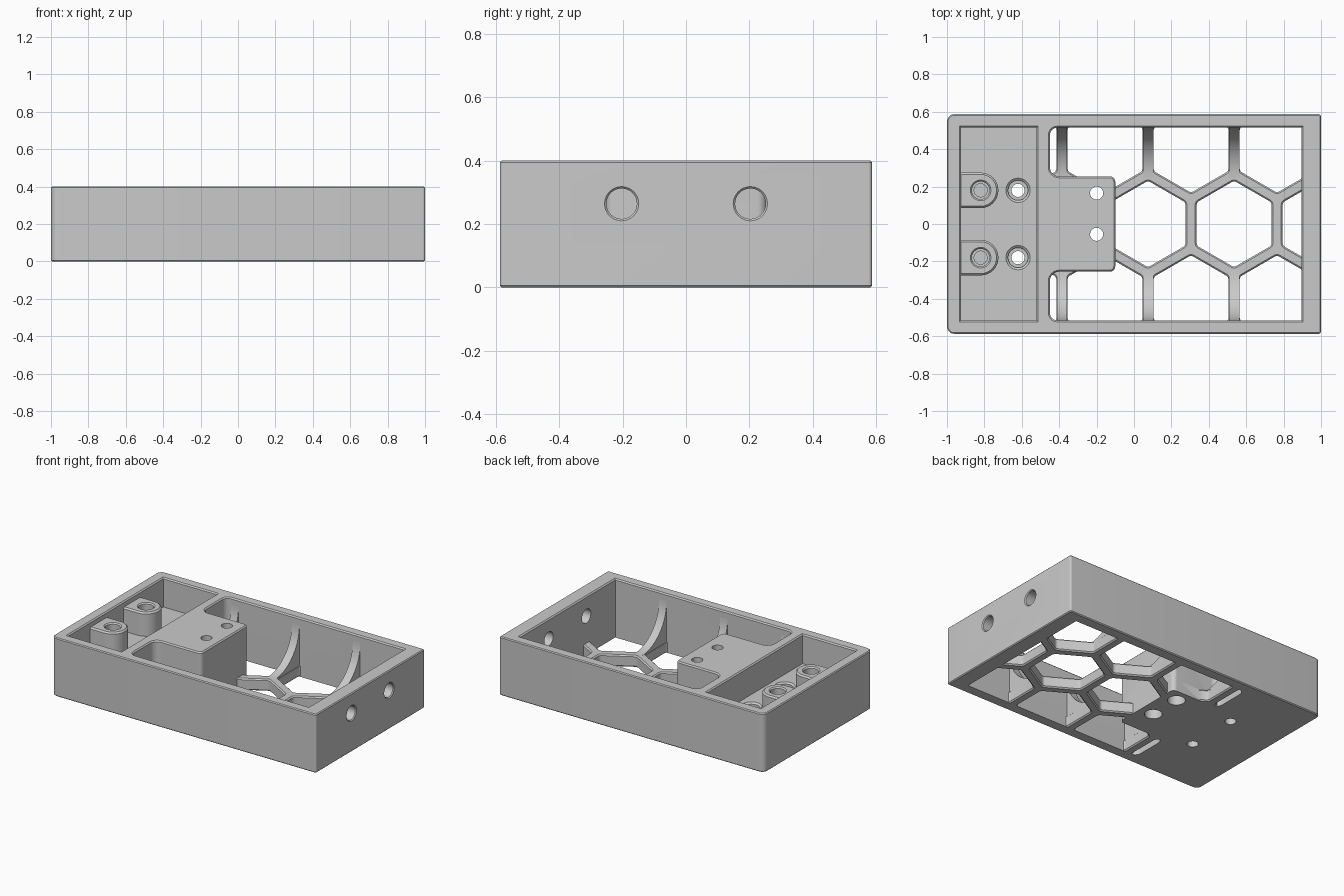
import bpy, bmesh, math
from mathutils import Vector

cube = bpy.data.objects.get("Cube")
if cube:
    bpy.data.objects.remove(cube, do_unlink=True)

gray = bpy.data.materials.new("plain gray")
gray.use_nodes = True
GRAY = (0.59, 0.59, 0.59, 1)
gray.diffuse_color = GRAY
gray.node_tree.nodes["Principled BSDF"].inputs["Base Color"].default_value = GRAY

H, FLOOR, POCKET, C = 0.4, 0.08, 0.2, 0.008   # height, lattice, pocket floor, chamfer


def rounded(corners, steps=8):
    """Outline from counter-clockwise (x, y, radius) corners."""
    out = []
    for i, (x, y, r) in enumerate(corners):
        p = Vector((x, y))
        if r == 0:
            out.append(p)
            continue
        a = (Vector(corners[i - 1][:2]) - p).normalized()
        b = (Vector(corners[(i + 1) % len(corners)][:2]) - p).normalized()
        half = a.angle(b) / 2
        mid = p + (a + b).normalized() * r / math.sin(half)
        t = r / math.tan(half)
        u, v = (p + a * t - mid).normalized(), (p + b * t - mid).normalized()
        out += [mid + u.slerp(v, k / steps) * r for k in range(steps + 1)]
    return out


def rect(x0, x1, y0, y1, left=0, right=0):
    return rounded([(x0, y0, left), (x1, y0, right), (x1, y1, right), (x0, y1, left)])


def circle(x, y, r, n=32):
    return [Vector((x + r * math.cos(k * math.tau / n), y + r * math.sin(k * math.tau / n)))
            for k in range(n)]


def grow(pts, d):
    """Offset an outline outward by d."""
    out = []
    for i, p in enumerate(pts):
        a = (p - pts[i - 1]).normalized()
        b = (pts[(i + 1) % len(pts)] - p).normalized()
        na, nb = Vector((a.y, -a.x)), Vector((b.y, -b.x))
        out.append(p + (na + nb) * d / (1 + na.dot(nb)))
    return out


def stack(name, outlines, levels):
    """Solid through (z, offset) levels for each outline."""
    bm = bmesh.new()
    for pts in outlines:
        rings = [[bm.verts.new((p.x, p.y, z)) for p in grow(pts, d)] for z, d in levels]
        bm.faces.new(rings[0][::-1])
        bm.faces.new(rings[-1])
        n = len(pts)
        for lo, hi in zip(rings, rings[1:]):
            for i in range(n):
                j = (i + 1) % n
                bm.faces.new((lo[i], lo[j], hi[j], hi[i]))
    return add_object(name, bm)


def add_object(name, bm):
    bmesh.ops.recalc_face_normals(bm, faces=bm.faces)
    mesh = bpy.data.meshes.new(name)
    bm.to_mesh(mesh)
    bm.free()
    mesh.materials.append(gray)
    ob = bpy.data.objects.new(name, mesh)
    bpy.context.collection.objects.link(ob)
    return ob


def combine(target, tool, operation="DIFFERENCE"):
    mod = target.modifiers.new("cut", "BOOLEAN")
    mod.operation, mod.object, mod.solver = operation, tool, "EXACT"
    graph = bpy.context.evaluated_depsgraph_get()
    mesh = bpy.data.meshes.new_from_object(target.evaluated_get(graph))
    target.modifiers.clear()
    target.data = mesh
    bpy.data.objects.remove(tool, do_unlink=True)


# Outer block with softened rims
frame = stack("frame", [rect(-1, 1, -0.587, 0.587, 0.04, 0.012)],
              [(0, -0.006), (0.006, 0), (H - 0.006, 0), (H, -0.006)])

# Large bay, leaving the mounting block standing at its left end
half_bay = [(-0.45, 0.515, 0.04), (-0.45, 0.255, 0.05), (-0.1, 0.255, 0.03)]
bay = rounded([(0.895, -0.515, 0), (0.895, 0.515, 0)] + half_bay
              + [(x, -y, r) for x, y, r in reversed(half_bay)])
rim = [(H - C, 0), (H, C), (H + 0.05, C)]
combine(frame, stack("bay_cutter", [bay], [(FLOOR, 0)] + rim))

# Hexagonal holes through the bay floor
PITCH, R = 0.46, 0.231
hexes = []
for row in (-1, 0, 1):
    for col in range(-2, 4):
        cx = 0.075 + PITCH * (col - 0.5 * (row != 0))
        cy = row * PITCH * math.sqrt(0.75)
        hexes.append(rounded([(cx + R * math.sin(-k * math.pi / 3),
                               cy + R * math.cos(k * math.pi / 3), 0.025)
                              for k in range(6)], 4))
holes = stack("hex_cutter", hexes, [(-0.05, C), (0, C), (C, 0), (FLOOR - C, 0),
                                    (FLOOR, C), (FLOOR + 0.04, C)])
combine(holes, stack("bay_clip", [bay], [(-0.2, 0), (H, 0)]), "INTERSECT")
combine(frame, holes)

# Shallow pocket at the left end
combine(frame, stack("pocket_cutter", [rect(-0.925, -0.52, -0.515, 0.515)],
                     [(POCKET, 0)] + rim))

# Countersunk screw holes in the pocket floor
combine(frame, stack("screw_cutter", [circle(-0.62, s * 0.18, 0.035) for s in (-1, 1)],
                     [(-0.05, 0), (POCKET - 0.03, 0), (POCKET - 0.03, 0.018),
                      (POCKET - 0.01, 0.018), (POCKET, 0.03), (POCKET + 0.05, 0.03)]))

# Block holes, counterbored from below
combine(frame, stack("block_hole_cutter", [circle(-0.2, y, 0.035) for y in (-0.055, 0.165)],
                     [(-0.05, 0.02), (0.2, 0.02), (0.2, 0), (H + 0.05, 0)]))

# Chamfered round holes through the right end wall
side = stack("side_hole_cutter", [circle(0, s * 0.203, 0.048) for s in (-1, 1)],
             [(0.85, 0), (1 - 0.006, 0), (1, 0.006), (1.05, 0.006)])
for v in side.data.vertices:
    x, y, z = v.co
    v.co = (z, y, 0.264 - x)
combine(frame, side)

# Standoffs against the left wall, each with a stepped blind hole
parts = [frame]
for s, label in ((-1, "front"), (1, "rear")):
    y, top = s * 0.18, 0.362
    boss = stack(label + "_standoff", [rect(-0.95, -0.725, y - 0.095, y + 0.095, 0, 0.094)],
                 [(POCKET - 0.02, 0), (top - 0.01, 0), (top, -0.01)])
    combine(boss, stack("bore_cutter", [circle(-0.82, y, 0.035)],
                        [(POCKET + 0.02, 0), (top - 0.05, 0), (top - 0.05, 0.012),
                         (top - C, 0.012), (top, 0.02), (top + 0.05, 0.02)]))
    parts.append(boss)

# Curved ribs sweeping from the lattice up the long walls
for s, label in ((-1, "front"), (1, "rear")):
    for i in range(3):
        x = 0.075 + PITCH * (i - 1)
        arc = [(0.245 + 0.27 * math.sin(a), 0.35 - 0.27 * math.cos(a))
               for a in (k * math.pi / 32 for k in range(17))]
        outline = [(0.53, 0.35), (0.53, 0.04), (0.245, 0.04)] + arc
        bm = bmesh.new()
        face = bm.faces.new([bm.verts.new((x - 0.028, s * y, z)) for y, z in outline])
        new = bmesh.ops.extrude_face_region(bm, geom=[face])["geom"]
        bmesh.ops.translate(bm, vec=(0.056, 0, 0),
                            verts=[g for g in new if isinstance(g, bmesh.types.BMVert)])
        parts.append(add_object(f"{label}_rib_{i + 1}", bm))

# Smooth the round surfaces, keep the edges crisp
bpy.ops.object.select_all(action="DESELECT")
for ob in parts:
    ob.select_set(True)
bpy.context.view_layer.objects.active = frame
bpy.ops.object.shade_smooth_by_angle(angle=math.radians(30))
